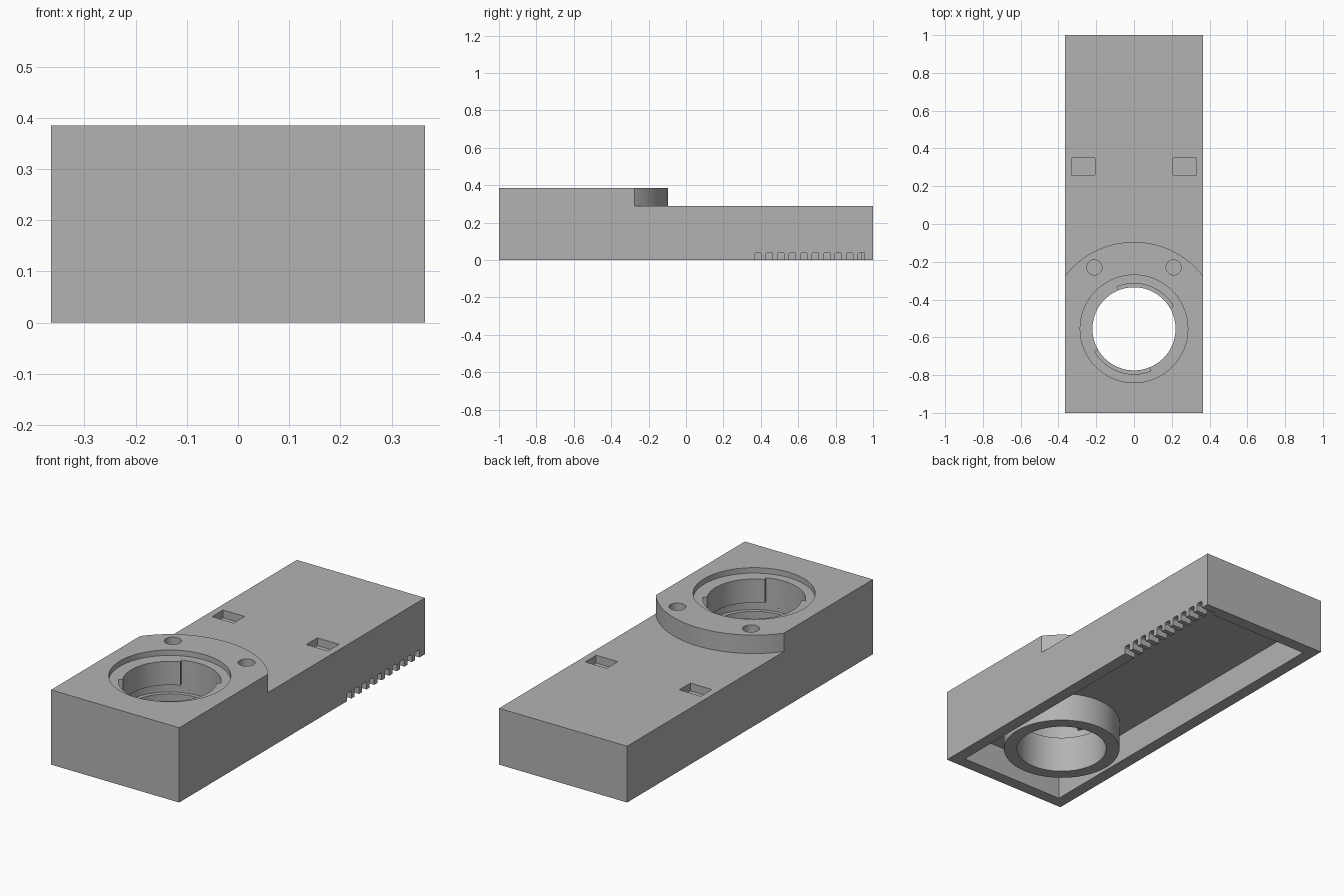
import bpy, bmesh
from math import cos, sin, radians

if "Cube" in bpy.data.objects:
    bpy.data.objects.remove(bpy.data.objects["Cube"], do_unlink=True)

HALF_W, TOP, DECK, WALL = 0.365, 0.385, 0.29, 0.063
CEILING = 0.15          # underside of the deck
BORE_Y = -0.555         # centre of the round socket

grey = bpy.data.materials.new("plain grey")
grey.use_nodes = True
grey.diffuse_color = (0.45, 0.45, 0.45, 1)
grey.node_tree.nodes["Principled BSDF"].inputs["Base Color"].default_value = (0.45, 0.45, 0.45, 1)


def prism(name, outline, low, high, axis="z"):
    """Extrude a closed outline along z, or along x with (y, z) points."""
    place = (lambda a, b, c: (a, b, c)) if axis == "z" else (lambda a, b, c: (c, a, b))
    bm = bmesh.new()
    base = bm.faces.new([bm.verts.new(place(a, b, low)) for a, b in outline])
    side = bmesh.ops.extrude_face_region(bm, geom=[base])["geom"]
    offset = place(0, 0, high - low)
    bmesh.ops.translate(bm, vec=offset, verts=[g for g in side if isinstance(g, bmesh.types.BMVert)])
    bmesh.ops.recalc_face_normals(bm, faces=bm.faces)
    mesh = bpy.data.meshes.new(name)
    bm.to_mesh(mesh)
    bm.free()
    mesh.materials.append(grey)
    obj = bpy.data.objects.new(name, mesh)
    bpy.context.collection.objects.link(obj)
    return obj


def rect(x0, x1, y0, y1):
    return [(x0, y0), (x1, y0), (x1, y1), (x0, y1)]


def arc(radius, start=0, end=360, x=0, y=BORE_Y, steps=72):
    count = steps if end - start == 360 else steps + 1
    angles = [radians(start + (end - start) * i / steps) for i in range(count)]
    return [(x + radius * cos(a), y + radius * sin(a)) for a in angles]


def combine(target, tool, operation="DIFFERENCE"):
    """Bake a boolean into the target and drop the tool."""
    mod = target.modifiers.new("boolean", "BOOLEAN")
    mod.object, mod.operation, mod.solver = tool, operation, "EXACT"
    graph = bpy.context.evaluated_depsgraph_get()
    baked = bpy.data.meshes.new_from_object(target.evaluated_get(graph))
    target.modifiers.clear()
    target.data = baked
    bpy.data.objects.remove(tool, do_unlink=True)


# Housing block, stepped down behind a curved shoulder
housing = prism("housing", rect(-HALF_W, HALF_W, -1, 1), 0, TOP)
shoulder = arc(0.46, 30, 150)
edge_y = shoulder[0][1]
shoulder += [(-0.6, edge_y), (-0.6, 1.2), (0.6, 1.2), (0.6, edge_y)]
combine(housing, prism("step_cutter", shoulder, DECK, 0.6))

# Open underside with a tubular boss
inner = HALF_W - WALL
combine(housing, prism("cavity_cutter", rect(-inner, inner, WALL - 1, 1 - WALL), -0.1, CEILING))
combine(housing, prism("boss", arc(0.285), 0, CEILING + 0.03), "UNION")

# Socket: through bore, top recess, locking groove and two entry notches
combine(housing, prism("bore_cutter", arc(0.22), -0.1, 0.6))
combine(housing, prism("recess_cutter", arc(0.285), 0.357, 0.6))
combine(housing, prism("groove_cutter", arc(0.24), 0.19, 0.235))
for start in (30, 210):
    notch = arc(0.24, start, start + 82, steps=24) + arc(0.2, start, start + 82, steps=24)[::-1]
    combine(housing, prism("notch_cutter", notch, 0.21, 0.5))

# Screw holes and rectangular pockets on both sides
for side in (-1, 1):
    combine(housing, prism("screw_cutter", arc(0.04, x=side * 0.21, y=-0.23, steps=32), 0.25, 0.6))
    x0, x1 = sorted((side * 0.207, side * 0.33))
    combine(housing, prism("pocket_cutter", rect(x0, x1, 0.26, 0.35), 0.25, 0.6))

# Row of vent slots along the lower edge of the right wall
for i in range(10):
    y = 0.384 + i * 0.0615
    slot = [(y - 0.018, -0.1), (y + 0.018, -0.1), (y + 0.018, 0.034), (y + 0.012, 0.04),
            (y - 0.012, 0.04), (y - 0.018, 0.034)]
    combine(housing, prism("slot_cutter", slot, inner - 0.03, 0.5, "x"))

bpy.ops.object.select_all(action="DESELECT")
housing.select_set(True)
bpy.context.view_layer.objects.active = housing
bpy.ops.object.shade_smooth_by_angle(angle=radians(25))
